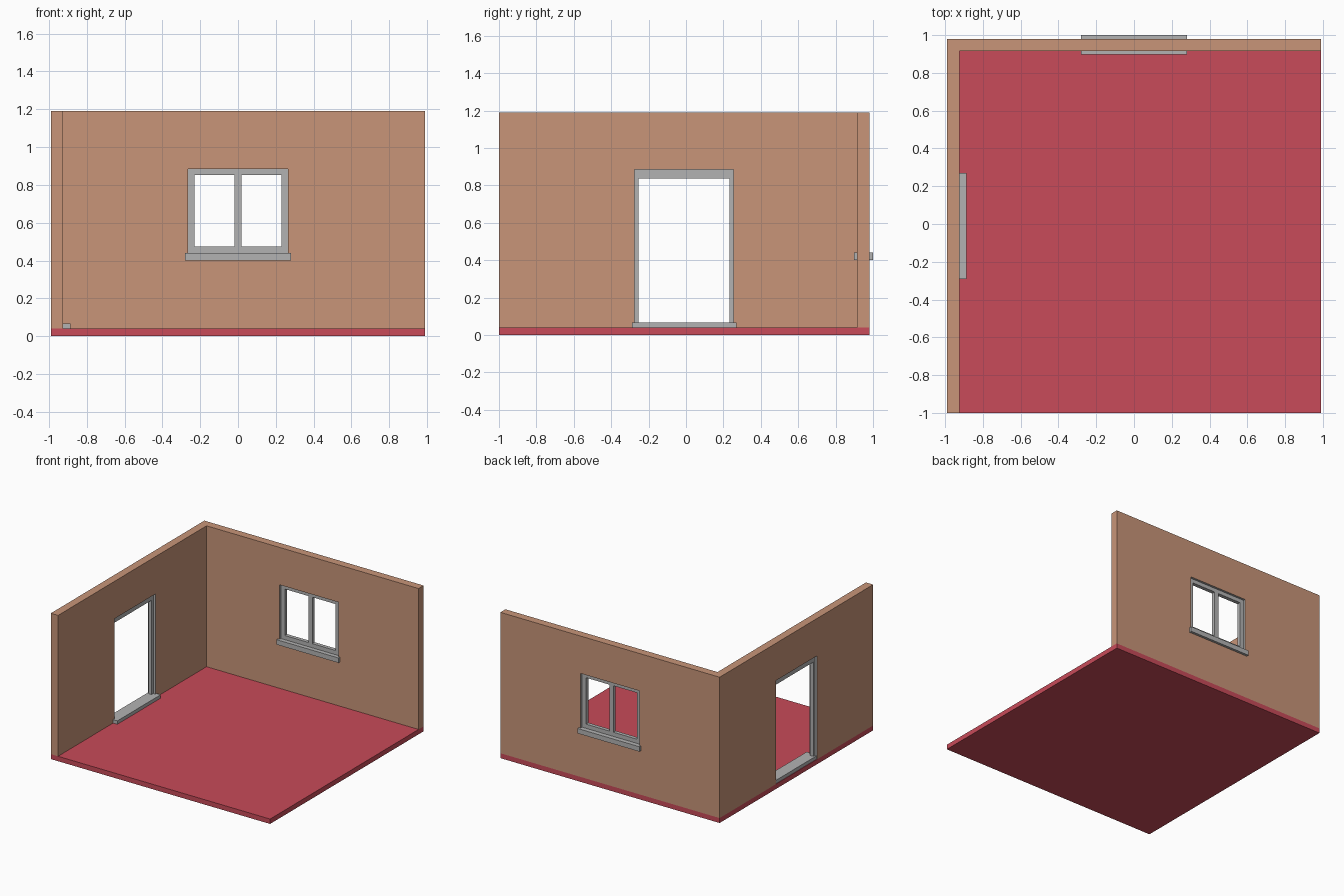
import bpy, bmesh

if "Cube" in bpy.data.objects:
    bpy.data.objects.remove(bpy.data.objects["Cube"])


def material(name, color):
    m = bpy.data.materials.new(name)
    m.diffuse_color = color
    m.use_nodes = True
    m.node_tree.nodes["Principled BSDF"].inputs["Base Color"].default_value = m.diffuse_color
    return m


WALL = material("wall_paint", (0.58, 0.30, 0.19, 1))
FLOOR = material("floor_red", (0.58, 0.07, 0.10, 1))
GREY = material("trim_grey", (0.45, 0.45, 0.45, 1))


def finish(name, bm, mats):
    bmesh.ops.recalc_face_normals(bm, faces=bm.faces)
    me = bpy.data.meshes.new(name)
    bm.to_mesh(me)
    bm.free()
    for m in mats:
        me.materials.append(m)
    ob = bpy.data.objects.new(name, me)
    bpy.context.collection.objects.link(ob)
    return ob


def box(name, lo, hi, mat):
    bm = bmesh.new()
    bmesh.ops.create_cube(bm, size=1)
    for v in bm.verts:
        for i in range(3):
            v.co[i] = lo[i] if v.co[i] < 0 else hi[i]
    return finish(name, bm, [mat])


def panel(name, axis, depth, outer, hole, mats, closed=True):
    """Upright slab with a rectangular hole; open at the foot if not closed.
    Rectangles are (u0, z0, u1, z1); axis 'x' or 'y' is the thickness."""
    def corners(r):  # starts bottom left, goes up and over
        return [(r[0], r[1]), (r[0], r[3]), (r[2], r[3]), (r[2], r[1])]

    def place(p, d):
        return (d, p[0], p[1]) if axis == 'x' else (p[0], d, p[1])

    bm = bmesh.new()
    o = [bm.verts.new(place(p, depth[0])) for p in corners(outer)]
    h = [bm.verts.new(place(p, depth[0])) for p in corners(hole)]
    quads = []
    for i in range(4 if closed else 3):
        j = (i + 1) % 4
        quads.append(bm.faces.new((o[i], o[j], h[j], h[i])))
    ext = bmesh.ops.extrude_face_region(bm, geom=quads, use_keep_orig=True)
    shift = place((0, 0), depth[1] - depth[0])
    bmesh.ops.translate(bm, vec=shift,
                        verts=[g for g in ext["geom"] if isinstance(g, bmesh.types.BMVert)])
    # the lining of the opening takes the last material
    u = 1 if axis == 'x' else 0
    for f in bm.faces:
        if all(hole[0] - 1e-4 < v.co[u] < hole[2] + 1e-4 and
               hole[1] - 1e-4 < v.co.z < hole[3] + 1e-4 for v in f.verts):
            f.material_index = len(mats) - 1
    return finish(name, bm, mats)


T = 0.04     # floor thickness
H = 1.19     # wall top
DY = -0.01   # door centre

# floor
box("floor", (-0.99, -1, 0), (0.99, 0.98, T), FLOOR)

# walls with lined openings
panel("door_wall", 'x', (-0.99, -0.925), (-1, T, 0.98, H),
      (DY - 0.265, T, DY + 0.265, 0.885), [WALL, GREY], closed=False)
panel("window_wall", 'y', (0.915, 0.98), (-0.925, T, 0.99, H),
      (-0.265, 0.41, 0.265, 0.885), [WALL, GREY])

# door frame and threshold
panel("door_frame", 'x', (-0.973, -0.943), (DY - 0.265, T, DY + 0.265, 0.885),
      (DY - 0.243, T, DY + 0.243, 0.838), [GREY], closed=False)
box("door_threshold", (-0.986, DY - 0.28, T), (-0.887, DY + 0.28, 0.068), GREY)

# window frame, mullion and sill
panel("window_frame", 'y', (0.932, 0.962), (-0.265, 0.43, 0.265, 0.885),
      (-0.23, 0.474, 0.23, 0.853), [GREY])
box("window_mullion", (-0.018, 0.932, 0.47), (0.018, 0.962, 0.857), GREY)
box("window_sill", (-0.28, 0.897, 0.4), (0.28, 1.0, 0.44), GREY)
